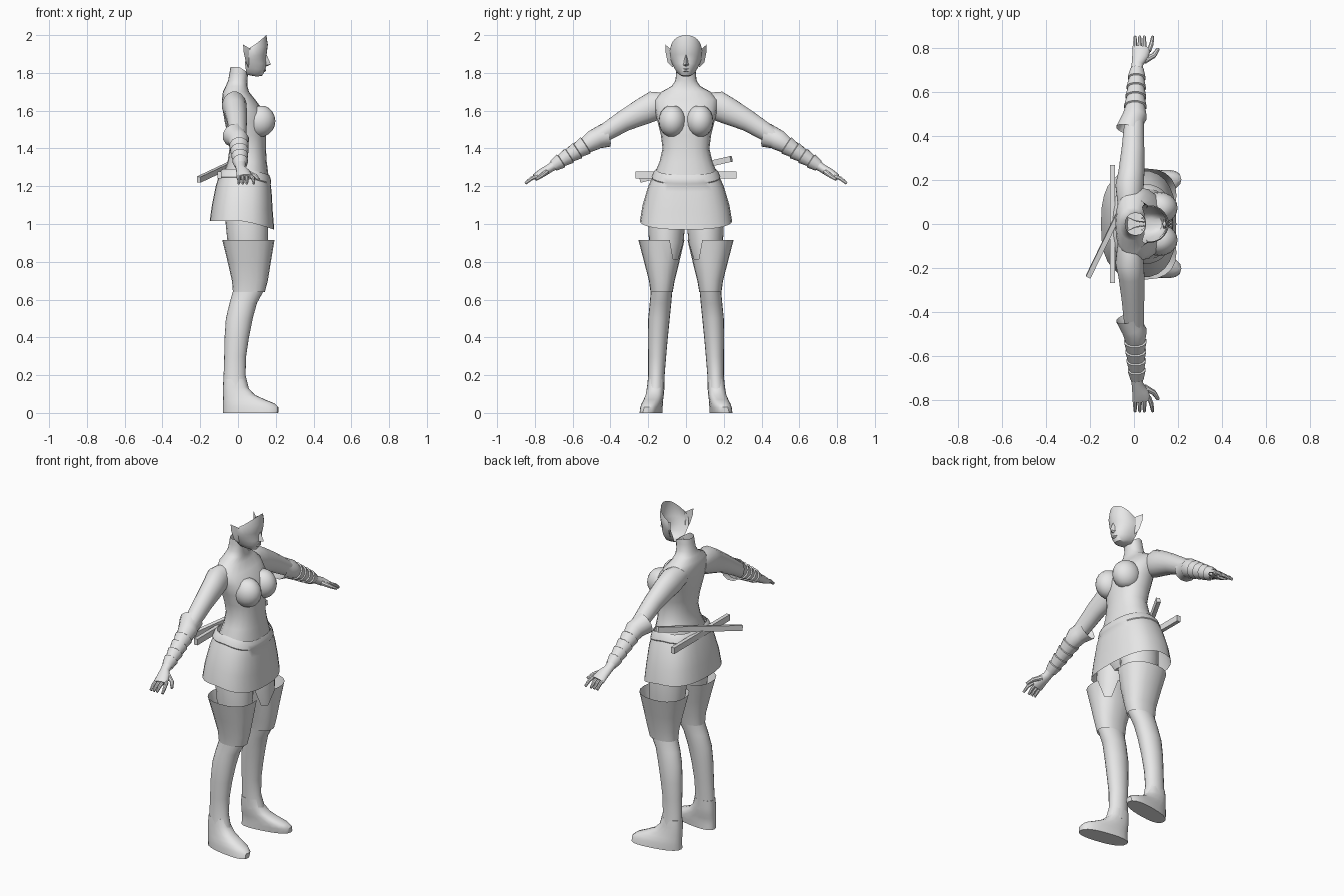
import bpy, bmesh, math
from mathutils import Vector

grey = bpy.data.materials.new("plain_grey")
grey.diffuse_color = (0.8, 0.8, 0.8, 1)


def make(name, verts, faces, mirror=False):
    bm = bmesh.new()
    vs = [bm.verts.new(v) for v in verts]
    for f in faces:
        bm.faces.new([vs[i] for i in f])
    bmesh.ops.recalc_face_normals(bm, faces=bm.faces)
    me = bpy.data.meshes.new(name)
    bm.to_mesh(me)
    bm.free()
    me.materials.append(grey)
    ob = bpy.data.objects.new(name, me)
    bpy.context.collection.objects.link(ob)
    if mirror:
        m = ob.modifiers.new("mirror", "MIRROR")
        m.use_axis = (False, True, False)
        m.use_mirror_merge = False
    return ob


def loft(name, rings, mirror=False, caps=(True, True), closed=True):
    """Skin a list of equally long point rows."""
    n = len(rings[0])
    verts = [p for r in rings for p in r]
    faces = []
    for k in range(len(rings) - 1):
        for i in range(n if closed else n - 1):
            j = (i + 1) % n
            faces.append((k * n + i, k * n + j, (k + 1) * n + j, (k + 1) * n + i))
    if caps[0]:
        faces.append(tuple(range(n)))
    if caps[1]:
        faces.append(tuple(range(len(verts) - n, len(verts))))
    return make(name, verts, faces, mirror)


def flat_ring(z, xb, xf, y0, y1, p=2.0, dip=0.0, skew=0.0, n=20):
    """Horizontal superellipse between xb..xf and y0..y1; dip lowers the front."""
    pts = []
    for i in range(n):
        a = 2 * math.pi * i / n
        c, s = math.cos(a), math.sin(a)
        x = (xb + xf) / 2 + (xf - xb) / 2 * math.copysign(abs(c) ** (2 / p), c)
        y = (y0 + y1) / 2 + (y1 - y0) / 2 * math.copysign(abs(s) ** (2 / p), s)
        pts.append((x, y + skew * x, z - dip * max(0, c)))
    return pts


def tube(name, path, n=16, mirror=True, caps=(True, True)):
    """Tube along a path of (x, y, z, radius along x, radius across)."""
    rings = []
    for k, (x, y, z, ra, rb) in enumerate(path):
        a, b = path[max(k - 1, 0)], path[min(k + 1, len(path) - 1)]
        t = (Vector(b[:3]) - Vector(a[:3])).normalized()
        u = Vector((1, 0, 0))
        u = (u - t * u.dot(t)).normalized()
        v = t.cross(u)
        rings.append([Vector((x, y, z)) + u * ra * math.cos(q) + v * rb * math.sin(q)
                      for q in [2 * math.pi * (i + 0.5) / n for i in range(n)]])
    return loft(name, rings, mirror, caps)


# torso and neck: z, back x, front x, half width
body = [(0.98, -0.03, 0.12, 0.08), (1.06, -0.07, 0.16, 0.17), (1.2, -0.09, 0.165, 0.18),
        (1.27, -0.075, 0.16, 0.165), (1.33, -0.055, 0.152, 0.14), (1.4, -0.045, 0.148, 0.124),
        (1.47, -0.055, 0.148, 0.133), (1.54, -0.07, 0.15, 0.15), (1.6, -0.08, 0.135, 0.165),
        (1.66, -0.085, 0.09, 0.17), (1.7, -0.08, 0.058, 0.13), (1.73, -0.065, 0.05, 0.075),
        (1.76, -0.052, 0.05, 0.056), (1.8, -0.045, 0.053, 0.052), (1.83, -0.04, 0.055, 0.05)]
loft("torso", [flat_ring(z, b, f, -w, w, 2.2, 0.03 if z > 1.82 else 0) for z, b, f, w in body],
     caps=(True, False))

# bust
rings = []
for k in range(1, 10):
    a = math.pi * k / 10
    r = math.sin(a)
    rings.append(flat_ring(1.545 - 0.085 * math.cos(a), 0.115 - 0.083 * r, 0.115 + 0.083 * r,
                           0.073 - 0.072 * r, 0.073 + 0.072 * r))
loft("bust", rings, True)

# face shell, open at the back: front z, side z, front x, back x, half width
face = [(2.0, 1.935, 0.15, 0.065, 0.08), (1.95, 1.915, 0.158, 0.05, 0.088),
        (1.9, 1.885, 0.152, 0.042, 0.086), (1.875, 1.87, 0.146, 0.04, 0.082),
        (1.85, 1.85, 0.15, 0.037, 0.075), (1.815, 1.825, 0.145, 0.04, 0.062),
        (1.785, 1.805, 0.128, 0.045, 0.048), (1.78, 1.795, 0.1, 0.045, 0.035),
        (1.79, 1.79, 0.05, 0.03, 0.025)]
rows = []
for zf, zs, xf, xb, w in face:
    row = []
    for i in range(15):
        a = math.pi * (i / 14 - 0.5)
        c = math.cos(a)
        row.append((xb + (xf - xb) * c ** 0.85, w * math.sin(a), zs + (zf - zs) * c))
    rows.append(row)
loft("face", rows, caps=(False, False), closed=False)
make("nose", [(0.15, 0, 1.9), (0.174, 0, 1.845), (0.138, 0.02, 1.84), (0.138, -0.02, 1.84),
              (0.145, 0, 1.832)], [(0, 1, 2), (0, 3, 1), (1, 4, 2), (1, 3, 4)])
loft("lips", [flat_ring(1.805 + dz, 0.13, 0.143 + e, -w, w, n=10)
              for dz, e, w in [(0, 0, 0.008), (0.006, 0.006, 0.018), (0.011, 0.003, 0.022),
                               (0.016, 0.007, 0.017), (0.022, 0, 0.008)]])
make("ear", [(0.07, 0.08, 1.925), (0.027, 0.11, 1.95), (0.03, 0.108, 1.91), (0.042, 0.097, 1.855),
             (0.055, 0.068, 1.828), (0.062, 0.08, 1.88)],
     [(0, 1, 2), (0, 2, 5), (5, 2, 3), (5, 3, 4)], True)

# arms and hands
tube("arm", [(-0.02, 0.09, 1.635, 0.055, 0.06), (-0.02, 0.17, 1.625, 0.065, 0.08),
             (-0.012, 0.23, 1.595, 0.06, 0.072), (-0.005, 0.33, 1.545, 0.053, 0.057),
             (0, 0.45, 1.47, 0.045, 0.046), (0.005, 0.55, 1.405, 0.043, 0.04),
             (0.01, 0.65, 1.343, 0.033, 0.03), (0.015, 0.725, 1.293, 0.026, 0.023),
             (0.028, 0.76, 1.272, 0.037, 0.024), (0.035, 0.8, 1.247, 0.043, 0.018)])
for k in range(4):
    x = 0.005 + 0.021 * k
    e = 0.012 if k == 3 else 0
    tube("finger_%d" % (k + 1), [(x, 0.785, 1.255, 0.01, 0.012), (x + e, 0.82, 1.24, 0.01, 0.011),
                                 (x + e * 1.4, 0.85, 1.215, 0.007, 0.008)], 8)
tube("thumb", [(0.045, 0.74, 1.275, 0.015, 0.015), (0.09, 0.765, 1.255, 0.012, 0.012),
               (0.11, 0.795, 1.235, 0.008, 0.008)], 8)

# ridged forearm guard with a flared elbow end
guard = [(-0.018, 0.425, 1.47, 0.066, 0.066), (-0.004, 0.475, 1.452, 0.054, 0.056)]
for k in range(5):
    t0, t1 = k / 5, (k + 0.93) / 5
    for t, extra in ((t0, 0.010), (t1, 0.003)):
        guard.append((0.004 + 0.01 * t, 0.49 + 0.215 * t, 1.443 - 0.137 * t,
                      0.046 - 0.018 * t + extra, 0.046 - 0.018 * t + extra))
tube("forearm_guard", guard, 12, caps=(False, False))

# skirt with a waistband: z, back x, front x, half width, front dip
skirt = [(1.29, -0.082, 0.165, 0.16, 0.03), (1.275, -0.1, 0.173, 0.172, 0.035),
         (1.25, -0.108, 0.176, 0.182, 0.035), (1.245, -0.104, 0.173, 0.18, 0.035),
         (1.2, -0.118, 0.178, 0.2, 0.03), (1.1, -0.138, 0.184, 0.23, 0.035),
         (1.015, -0.15, 0.192, 0.244, 0.045)]
loft("skirt", [flat_ring(z, b, f, -w, w, 2.6, d, n=28) for z, b, f, w, d in skirt],
     caps=(False, False))

# legs: z, back x, front x, inner y, outer y
leg = [(0.12, -0.08, 0.06, 0.115, 0.208), (0.2, -0.076, 0.04, 0.113, 0.2),
       (0.3, -0.073, 0.043, 0.105, 0.2), (0.4, -0.071, 0.058, 0.096, 0.202),
       (0.5, -0.064, 0.078, 0.086, 0.2), (0.58, -0.045, 0.1, 0.078, 0.192),
       (0.65, -0.025, 0.138, 0.072, 0.186), (0.7, -0.022, 0.148, 0.062, 0.185),
       (0.78, -0.04, 0.152, 0.04, 0.188), (0.9, -0.055, 0.158, 0.013, 0.196),
       (1.0, -0.065, 0.16, 0.005, 0.2), (1.1, -0.07, 0.155, 0.01, 0.19)]
loft("leg", [flat_ring(z, b, f, i, o) for z, b, f, i, o in leg], True)

# feet, toes turned slightly outward
foot = [(0, -0.08, 0.213, 0.12, 0.228), (0.03, -0.08, 0.215, 0.12, 0.228),
        (0.05, -0.08, 0.195, 0.12, 0.225), (0.07, -0.08, 0.145, 0.12, 0.22),
        (0.095, -0.08, 0.09, 0.117, 0.213), (0.135, -0.08, 0.052, 0.115, 0.207),
        (0.18, -0.077, 0.04, 0.114, 0.201)]
loft("foot", [flat_ring(z, b, f, i, o, 2.5, skew=0.16 * max(0, 1 - z / 0.15))
              for z, b, f, i, o in foot], True)

# flared boot cuffs with a notch on the inner front
cuff = [(0.64, -0.027, 0.142, 0.07, 0.188), (0.7, -0.032, 0.158, 0.06, 0.196),
        (0.8, -0.055, 0.174, 0.035, 0.222), (0.915, -0.083, 0.193, 0.008, 0.252)]
rings = [flat_ring(z, b, f, i, o, 2.3) for z, b, f, i, o in cuff]
for i in (17, 18):
    x, y, z = rings[3][i]
    rings[3][i] = (x - 0.015, y + 0.015, 0.815)
loft("boot_cuff", rings, True, caps=(False, False))

# two scabbards across the lower back
tube("scabbard_level", [(-0.098, -0.268, 1.26, 0.016, 0.026), (-0.098, 0.268, 1.26, 0.016, 0.026)],
     4, False)
tube("scabbard_tilted", [(-0.208, -0.24, 1.235, 0.016, 0.022), (0.025, 0.24, 1.345, 0.016, 0.022)],
     4, False)

# smooth shading with sharp edges kept
bpy.ops.object.select_all(action="SELECT")
bpy.context.view_layer.objects.active = bpy.data.objects["torso"]
bpy.ops.object.shade_smooth_by_angle(angle=math.radians(40))
